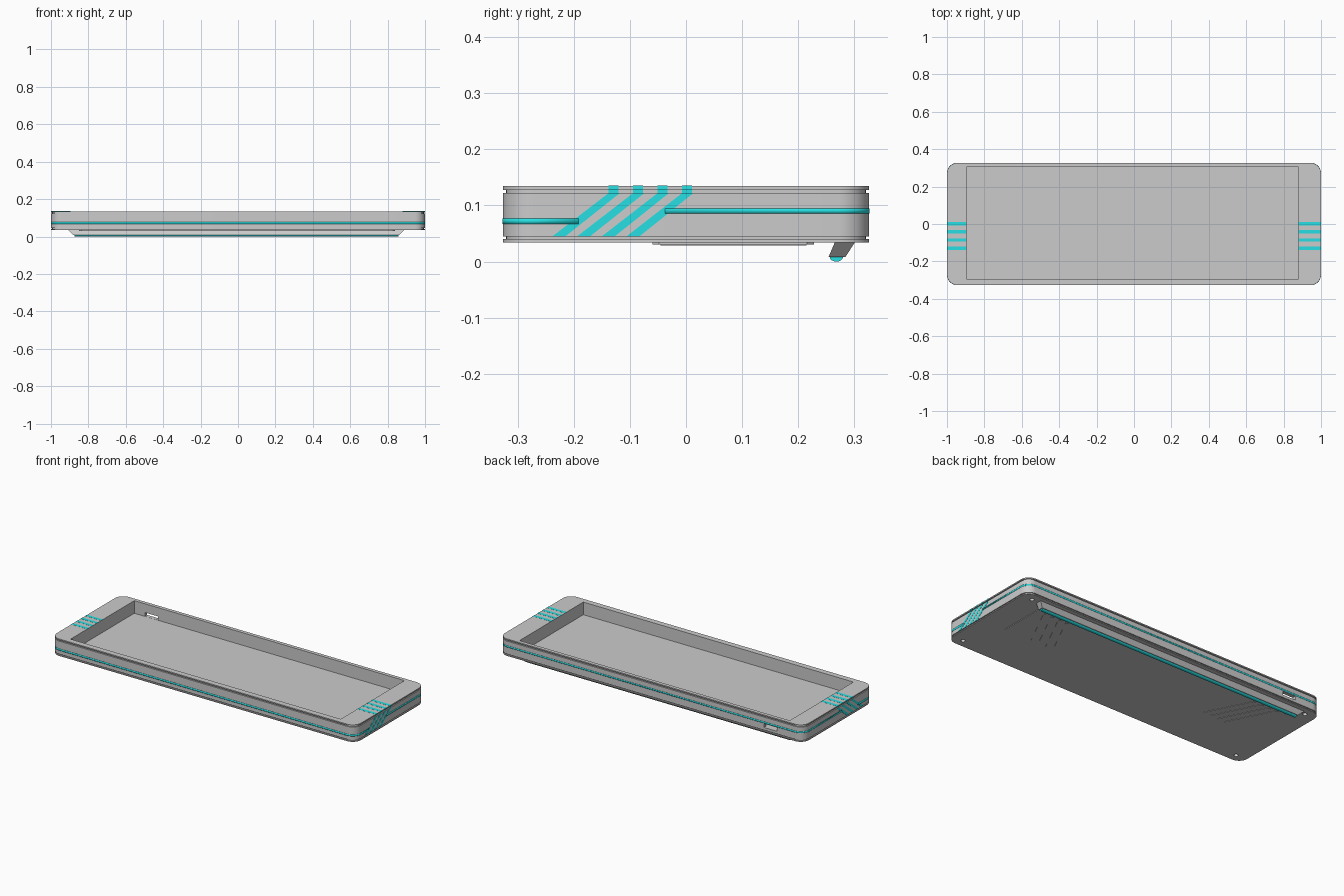
import bpy, bmesh, math

if "Cube" in bpy.data.objects:
    bpy.data.objects.remove(bpy.data.objects["Cube"])

HX, HY, R = 0.9992, 0.3265, 0.055

teal = bpy.data.materials.new("teal")
teal.diffuse_color = (0.02, 0.74, 0.76, 1)
teal.use_nodes = True
teal.node_tree.nodes["Principled BSDF"].inputs["Base Color"].default_value = teal.diffuse_color


def make(name, verts, faces, mat=None):
    me = bpy.data.meshes.new(name)
    me.from_pydata(verts, [], faces)
    bm = bmesh.new()
    bm.from_mesh(me)
    bmesh.ops.recalc_face_normals(bm, faces=bm.faces)
    bm.to_mesh(me)
    bm.free()
    ob = bpy.data.objects.new(name, me)
    bpy.context.collection.objects.link(ob)
    if mat:
        me.materials.append(mat)
    return ob


def loft(name, rings, mat=None):
    """Closed solid through rings with equal point counts."""
    n = len(rings[0])
    verts = [p for r in rings for p in r]
    faces = [tuple(range(n)), tuple(range((len(rings) - 1) * n, len(rings) * n))]
    for k in range(len(rings) - 1):
        for i in range(n):
            j = (i + 1) % n
            faces.append((k * n + i, k * n + j, (k + 1) * n + j, (k + 1) * n + i))
    return make(name, verts, faces, mat)


def rect(x0, x1, y0, y1, z):
    return [(x0, y0, z), (x1, y0, z), (x1, y1, z), (x0, y1, z)]


def box(name, x0, x1, y0, y1, z0, z1, mat=None):
    return loft(name, [rect(x0, x1, y0, y1, z0), rect(x0, x1, y0, y1, z1)], mat)


def outline(d, seg=10):
    """Rounded rectangle, offset outwards by d."""
    pts, r = [], R + d
    for q, (sx, sy) in enumerate([(1, 1), (-1, 1), (-1, -1), (1, -1)]):
        for i in range(seg + 1):
            a = math.pi / 2 * (q + i / seg)
            pts.append((sx * (HX - R) + r * math.cos(a), sy * (HY - R) + r * math.sin(a)))
    return pts


def smooth(ob):
    bpy.ops.object.select_all(action='DESELECT')
    ob.select_set(True)
    bpy.context.view_layer.objects.active = ob
    bpy.ops.object.shade_smooth_by_angle(angle=math.radians(30))


def cut(ob, cutter):
    m = ob.modifiers.new("cut", 'BOOLEAN')
    m.operation, m.solver, m.object = 'DIFFERENCE', 'EXACT', cutter
    bpy.context.view_layer.objects.active = ob
    bpy.ops.object.modifier_apply(modifier=m.name)
    bpy.data.objects.remove(cutter)


# case body with two shadow grooves
levels = [(0, .034), (0, .040), (-.006, .040), (-.006, .045), (0, .045),
          (0, .122), (-.006, .122), (-.006, .128), (0, .128), (0, .135)]
body = loft("case_body", [[(x, y, z) for x, y in outline(d)] for d, z in levels])

# tray opening, cable port and screw holes
cut(body, box("tray_cutter", -.895, .88, -.293, .305, .060, .2))
cut(body, box("port_cutter", -.825, -.74, .28, .4, .0605, .083))
for sx in (-1, 1):
    for sy in (-1, 1):
        circ = [(sx * .93 + .012 * math.cos(t * math.pi / 8),
                 sy * .28 + .012 * math.sin(t * math.pi / 8)) for t in range(16)]
        cut(body, loft("screw_hole_cutter", [[(x, y, z) for x, y in circ] for z in (0, .06)]))
smooth(body)


# thin inlaid bands wrapping the front and back
def band(name, side, y_end, z0, z1):
    pts = [p for p in outline(.0004) if p[1] * side > .2]
    pts.sort(key=lambda p: math.atan2(p[0], p[1] * side))
    pts = [(-HX - .0004, y_end)] + pts + [(HX + .0004, y_end)]
    verts = [(x, y, z) for x, y in pts for z in (z0, z1)]
    ob = make(name, verts, [(2 * i, 2 * i + 2, 2 * i + 3, 2 * i + 1)
                            for i in range(len(pts) - 1)], teal)
    m = ob.modifiers.new("thickness", 'SOLIDIFY')
    m.thickness, m.offset = .0008, 0
    smooth(ob)


band("front_band", -1, -.192, .067, .077)
band("back_band", 1, -.037, .086, .095)

# four diagonal side stripes continuing over the top edge, on both ends
for s, inner in ((1, .88), (-1, .895)):
    for k in range(4):
        yb, yt, w = -.238 + .044 * k, -.138 + .0437 * k, .020
        prof = [(yb, .045), (yb + w + .003, .045), (yt + w, .122), (yt, .122)]
        loft("side_stripe", [[(s * x, y, z) for y, z in prof] for x in (.996, HX + .0008)], teal)
        a, b = sorted((s * inner, s * (HX + .0008)))
        box("top_stripe", a, b, yt, yt + w - .002, .128, .1356, teal)
        a, b = sorted((s * .98, s * (HX - .0052)))
        box("groove_stripe", a, b, yt, yt + w - .002, .122, .128, teal)

# raised panel underneath, with clipped corners
c = .012
px0, px1, py0, py1 = -.85, .84, -.06, .228
panel = [(px0 + c, py0), (px1 - c, py0), (px1, py0 + c), (px1, py1 - c),
         (px1 - c, py1), (px0 + c, py1), (px0, py1 - c), (px0, py0 + c)]
loft("bottom_panel", [[(x, y, z) for x, y in panel] for z in (.0305, .036)])

# slanted ribs at both ends of the panel
for s in (-1, 1):
    for k in range(4):
        xt = .80 - .05 * k
        rib = [(xt, .215), (xt - .02, .215), (xt - .15, -.045), (xt - .13, -.045)]
        loft("panel_rib", [[(s * x - .005, y, z) for x, y in rib] for z in (.029, .032)])

# long tilted foot with a rubber strip
loft("rear_foot", [rect(-.91, .89, .266, .302, .036), rect(-.88, .863, .254, .284, .008)])
arc = [(.268 + .012 * math.cos(math.pi * i / 8), .0085 - .0085 * math.sin(math.pi * i / 8))
       for i in range(9)]
smooth(loft("foot_rubber", [[(x, y, z) for y, z in arc] for x in (-.875, .858)], teal))
